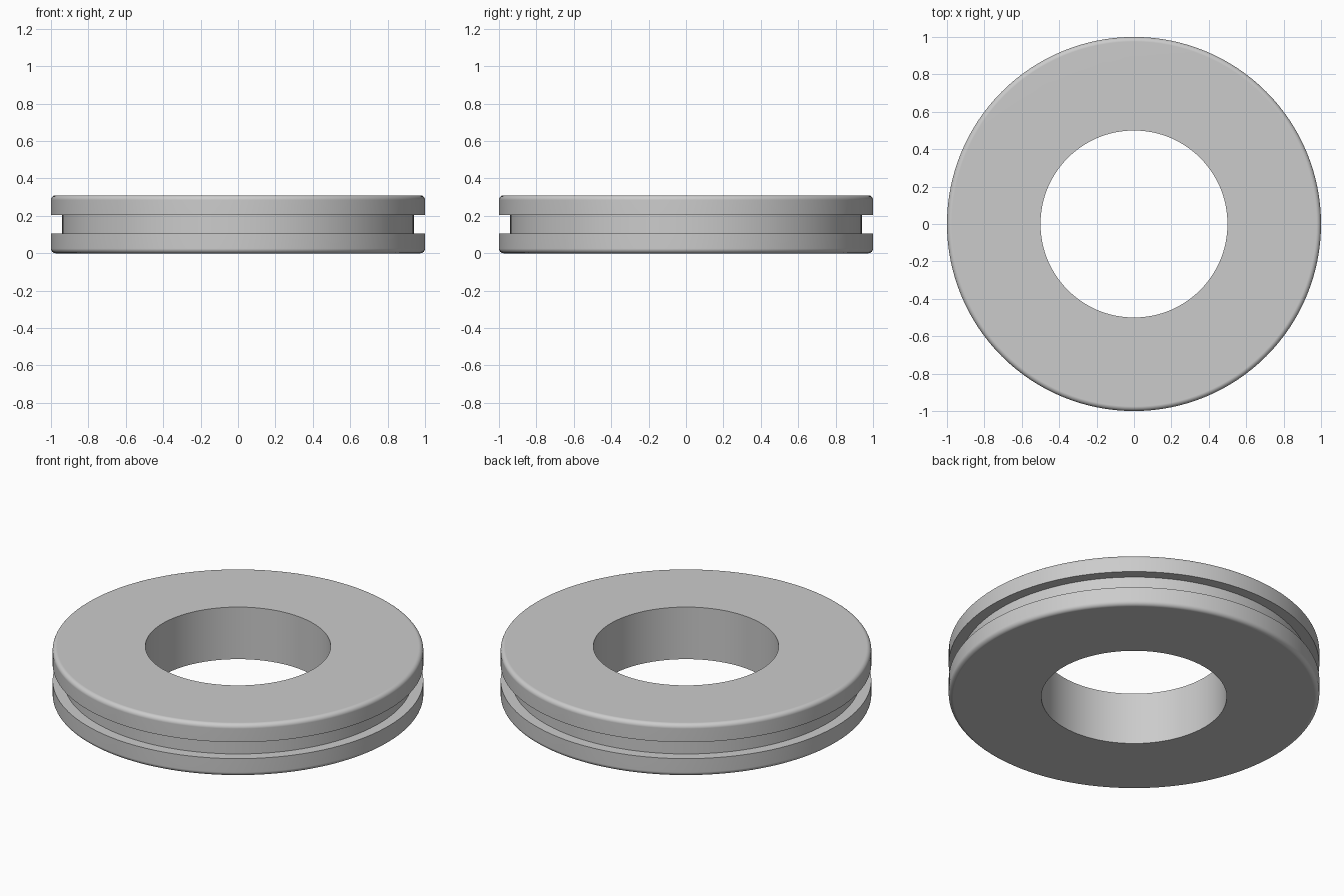
import bpy
import bmesh
from math import sin, cos, pi, radians

if "Cube" in bpy.data.objects:
    bpy.data.objects.remove(bpy.data.objects["Cube"], do_unlink=True)

# Ring dimensions
OUTER, BORE, GROOVE = 1.0, 0.5, 0.94
HEIGHT, GROOVE_LOW, GROOVE_HIGH = 0.31, 0.107, 0.205
FILLET, FILLET_STEPS, SIDES = 0.025, 6, 128


def fillet(z, start):
    """Quarter-round outer corner as (radius, height) points."""
    angles = [start + pi / 2 * i / FILLET_STEPS for i in range(FILLET_STEPS + 1)]
    return [(OUTER - FILLET + FILLET * cos(a), z + FILLET * sin(a)) for a in angles]


# Cross-section: bore, rounded rims and square groove
profile = [(BORE, 0)]
profile += fillet(FILLET, -pi / 2)
profile += [(OUTER, GROOVE_LOW), (GROOVE, GROOVE_LOW),
            (GROOVE, GROOVE_HIGH), (OUTER, GROOVE_HIGH)]
profile += fillet(HEIGHT - FILLET, 0)
profile += [(BORE, HEIGHT)]

# Revolve the closed section around the vertical axis
bm = bmesh.new()
verts = [bm.verts.new((r, 0, z)) for r, z in profile]
edges = [bm.edges.new((v, verts[(i + 1) % len(verts)])) for i, v in enumerate(verts)]
bmesh.ops.spin(bm, geom=verts + edges, cent=(0, 0, 0), axis=(0, 0, 1),
               angle=2 * pi, steps=SIDES, use_merge=True)
bmesh.ops.remove_doubles(bm, verts=bm.verts[:], dist=0.0001)
bmesh.ops.recalc_face_normals(bm, faces=bm.faces[:])
mesh = bpy.data.meshes.new("grooved_ring")
bm.to_mesh(mesh)
bm.free()

# Plain grey material
grey = bpy.data.materials.new("light_grey")
grey.use_nodes = True
colour = (0.6, 0.6, 0.6, 1)
grey.diffuse_color = colour
grey.node_tree.nodes["Principled BSDF"].inputs["Base Color"].default_value = colour
mesh.materials.append(grey)

ring = bpy.data.objects.new("grooved_ring", mesh)
bpy.context.collection.objects.link(ring)

# Smooth curved walls, crisp groove and bore edges, flat caps
bpy.ops.object.select_all(action="DESELECT")
ring.select_set(True)
bpy.context.view_layer.objects.active = ring
bpy.ops.object.shade_smooth_by_angle(angle=radians(30))
weighted = ring.modifiers.new("flat_caps", "WEIGHTED_NORMAL")
weighted.keep_sharp = True
